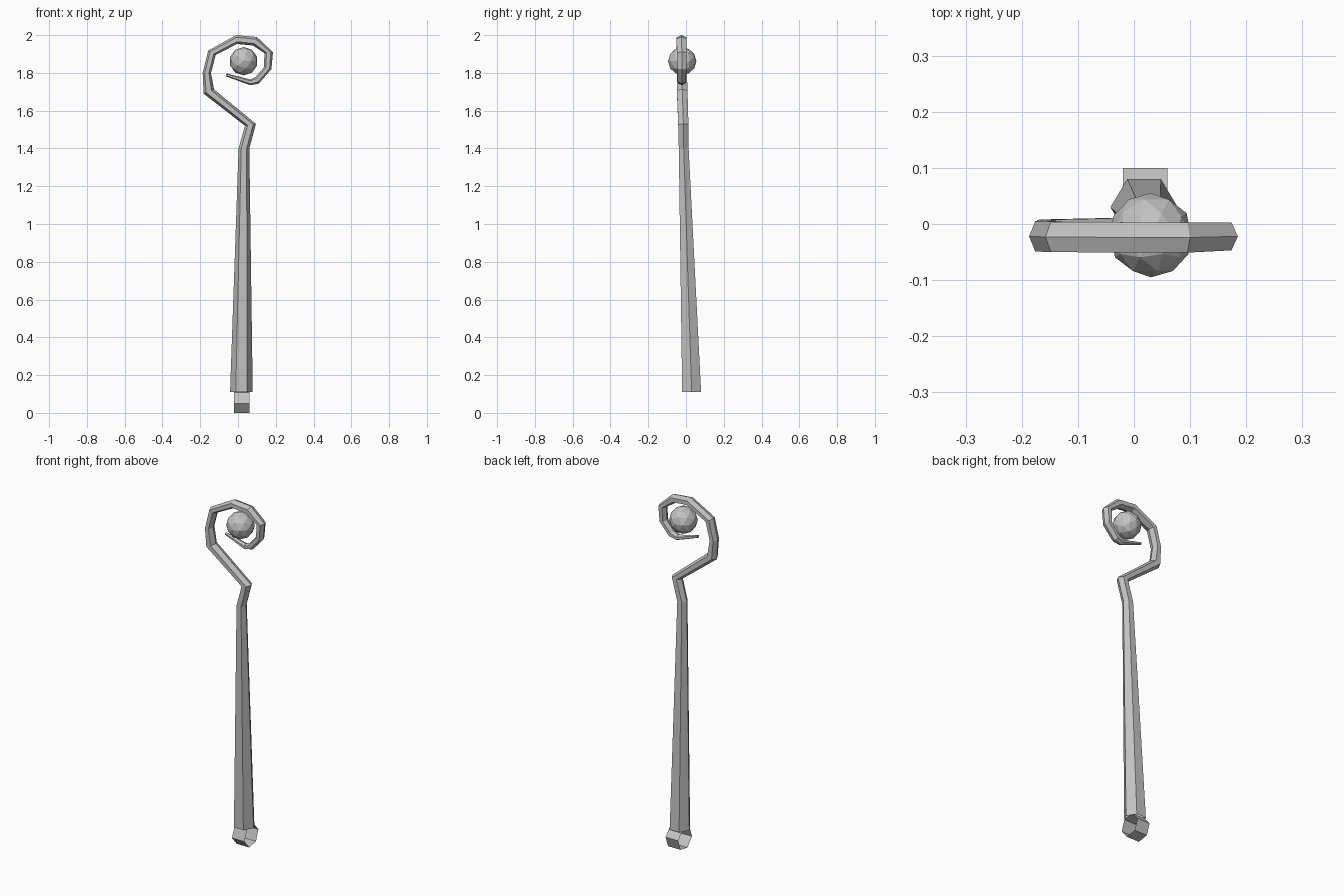
import bpy, bmesh, math
from mathutils import Matrix, Vector

cube = bpy.data.objects.get("Cube")
if cube:
    bpy.data.objects.remove(cube, do_unlink=True)

GREY = (0.55, 0.55, 0.55, 1)
grey = bpy.data.materials.new("plain grey")
grey.use_nodes = True
grey.diffuse_color = GREY
grey.node_tree.nodes["Principled BSDF"].inputs["Base Color"].default_value = GREY


def finish(name, bm):
    """Turn a bmesh into a flat-shaded grey object."""
    mesh = bpy.data.meshes.new(name)
    bm.to_mesh(mesh)
    bm.free()
    mesh.materials.append(grey)
    obj = bpy.data.objects.new(name, mesh)
    bpy.context.collection.objects.link(obj)
    return obj


def loft(name, rings):
    """Join successive vertex rings with quads, leaving the ends open."""
    bm = bmesh.new()
    loops = [[bm.verts.new(p) for p in ring] for ring in rings]
    for low, high in zip(loops, loops[1:]):
        count = len(low)
        for i in range(count):
            j = (i + 1) % count
            bm.faces.new((low[i], low[j], high[j], high[i]))
    return finish(name, bm)


def hex_ring(outer, inner, y, half):
    """Six-sided section between an outer and an inner ridge."""
    a = Vector((outer[0], y, outer[1]))
    b = Vector((inner[0], y, inner[1]))
    side = Vector((0, half, 0))
    near, far = a.lerp(b, 0.25), a.lerp(b, 0.75)
    return [a, near - side, far - side, b, far + side, near + side]


# Tapered shaft running up into the curled hook:
# outer ridge (x, z), inner ridge (x, z), centre y, half depth
sections = [
    ((-0.042, 0.11), (0.078, 0.11), 0.03, 0.05),
    ((0.003, 1.4), (0.06, 1.4), -0.012, 0.026),
    ((0.037, 1.52), (0.095, 1.53), -0.014, 0.027),
    ((-0.182, 1.69), (-0.127, 1.713), -0.02, 0.028),
    ((-0.187, 1.8), (-0.143, 1.8), -0.022, 0.027),
    ((-0.158, 1.918), (-0.118, 1.895), -0.023, 0.027),
    ((-0.01, 2), (-0.005, 1.953), -0.024, 0.027),
    ((0.1, 1.99), (0.08, 1.945), -0.024, 0.027),
    ((0.185, 1.91), (0.14, 1.905), -0.022, 0.025),
    ((0.177, 1.82), (0.137, 1.83), -0.022, 0.024),
    ((0.11, 1.743), (0.095, 1.78), -0.022, 0.022),
    ((0.065, 1.735), (0.065, 1.765), -0.022, 0.018),
    ((-0.065, 1.782), (-0.06, 1.797), -0.022, 0.007),
]
loft("staff_shaft_and_hook", [hex_ring(*s) for s in sections])

# Open hexagonal foot lying across the bottom
angles = [math.radians(10 + 60 * i) for i in range(6)]
loft("foot_collar", [
    [Vector((x, 0.037 + 0.064 * math.cos(a), 0.06 + 0.064 * math.sin(a))) for a in angles]
    for x in (-0.02, 0.06)
])

# Faceted orb floating inside the hook
bm = bmesh.new()
bmesh.ops.create_icosphere(
    bm, subdivisions=2, radius=0.075,
    matrix=Matrix.Translation((0.03, -0.02, 1.862)) @ Matrix.Rotation(math.pi / 2, 4, 'X'))
finish("orb", bm)
